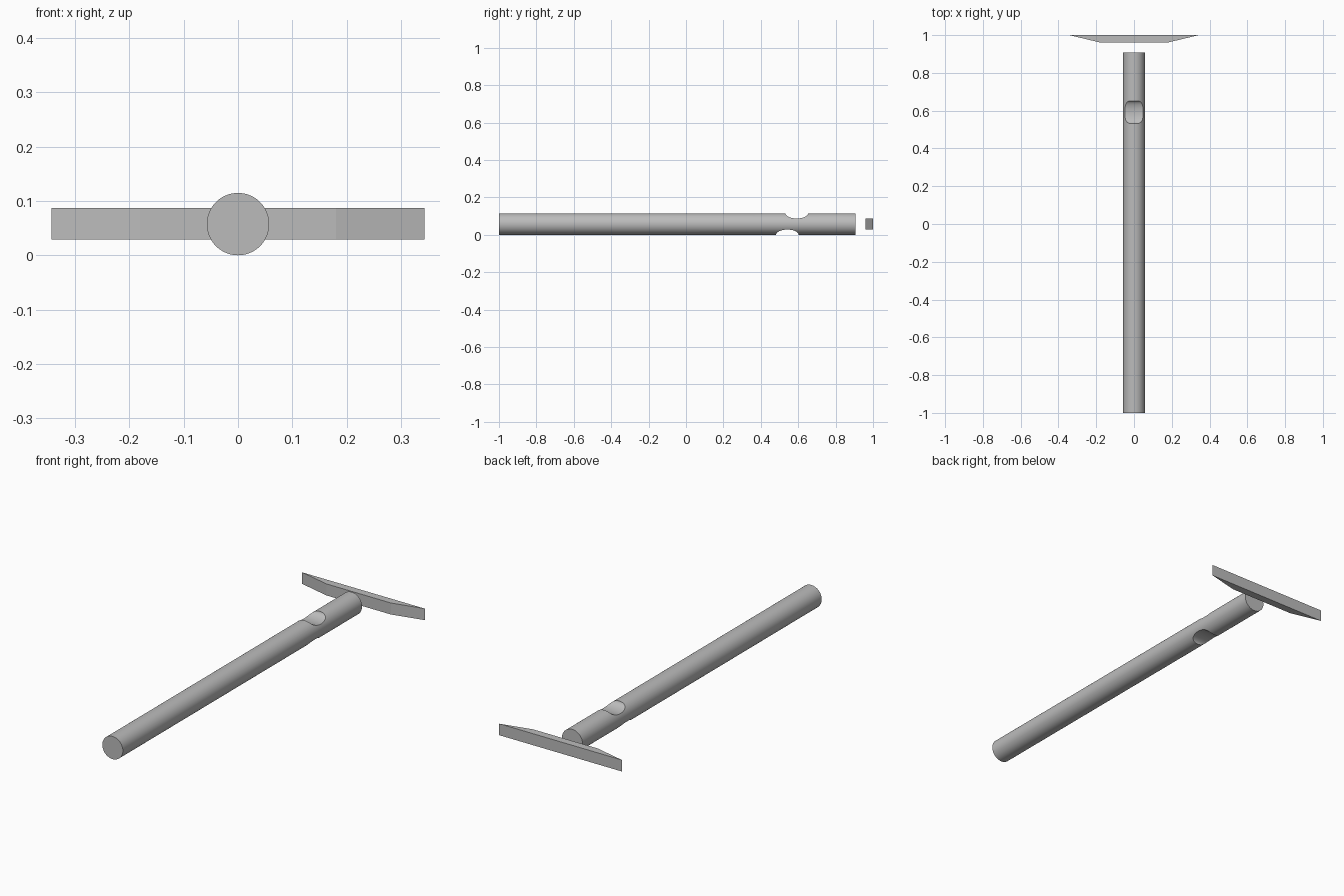
import bpy, bmesh, math
from mathutils import Matrix

cube = bpy.data.objects.get("Cube")
if cube:
    bpy.data.objects.remove(cube, do_unlink=True)

R = 0.0573          # rod radius, also the height of its axis
FRONT, BACK = -1.0, 0.907

grey = bpy.data.materials.new("plain_grey")
grey.use_nodes = True
grey.diffuse_color = (0.5, 0.5, 0.5, 1)
grey.node_tree.nodes["Principled BSDF"].inputs["Base Color"].default_value = grey.diffuse_color


def add_object(name, bm):
    bmesh.ops.recalc_face_normals(bm, faces=bm.faces[:])
    mesh = bpy.data.meshes.new(name)
    bm.to_mesh(mesh)
    bm.free()
    mesh.materials.append(grey)
    obj = bpy.data.objects.new(name, mesh)
    bpy.context.collection.objects.link(obj)
    return obj


def cylinder(name, radius, length, matrix):
    bm = bmesh.new()
    bmesh.ops.create_cone(bm, cap_ends=True, segments=96, radius1=radius,
                          radius2=radius, depth=length, matrix=matrix)
    return add_object(name, bm)


# Long round rod along y
rod = cylinder("rod", R, BACK - FRONT,
               Matrix.Translation((0, (FRONT + BACK) / 2, R)) @ Matrix.Rotation(math.pi / 2, 4, 'X'))

# Shallow oval notches, one above and one below
for name, y, z in (("top_notch_cutter", 0.592, 2 * R), ("bottom_notch_cutter", 0.542, 0)):
    squash = Matrix.Diagonal((1, 1, 0.46, 1))
    cutter = cylinder(name, 0.06, 0.3,
                      Matrix.Translation((0, y, z)) @ squash @ Matrix.Rotation(math.pi / 2, 4, 'Y'))
    cutter.hide_render = True
    cutter.hide_viewport = True
    cut = rod.modifiers.new(name, 'BOOLEAN')
    cut.operation = 'DIFFERENCE'
    cut.solver = 'EXACT'
    cut.object = cutter

# Apply the cuts, then smooth the round surfaces
bpy.context.view_layer.update()
cut_mesh = bpy.data.meshes.new_from_object(rod.evaluated_get(bpy.context.evaluated_depsgraph_get()))
rod.modifiers.clear()
rod.data = cut_mesh
for cutter in [o for o in bpy.data.objects if o.name.endswith("notch_cutter")]:
    bpy.data.objects.remove(cutter, do_unlink=True)
bpy.ops.object.select_all(action='DESELECT')
rod.select_set(True)
bpy.context.view_layer.objects.active = rod
bpy.ops.object.shade_smooth_by_angle(angle=math.radians(30))

# Separate cross bar with tapered ends, extruded upwards
bm = bmesh.new()
outline = [(-0.343, 1.0), (-0.18, 0.961), (0.18, 0.961), (0.343, 1.0)]
base = bm.faces.new([bm.verts.new((x, y, 0.029)) for x, y in outline])
top = bmesh.ops.extrude_face_region(bm, geom=[base])
bmesh.ops.translate(bm, vec=(0, 0, 0.058),
                    verts=[v for v in top["geom"] if isinstance(v, bmesh.types.BMVert)])
add_object("cross_bar", bm)
